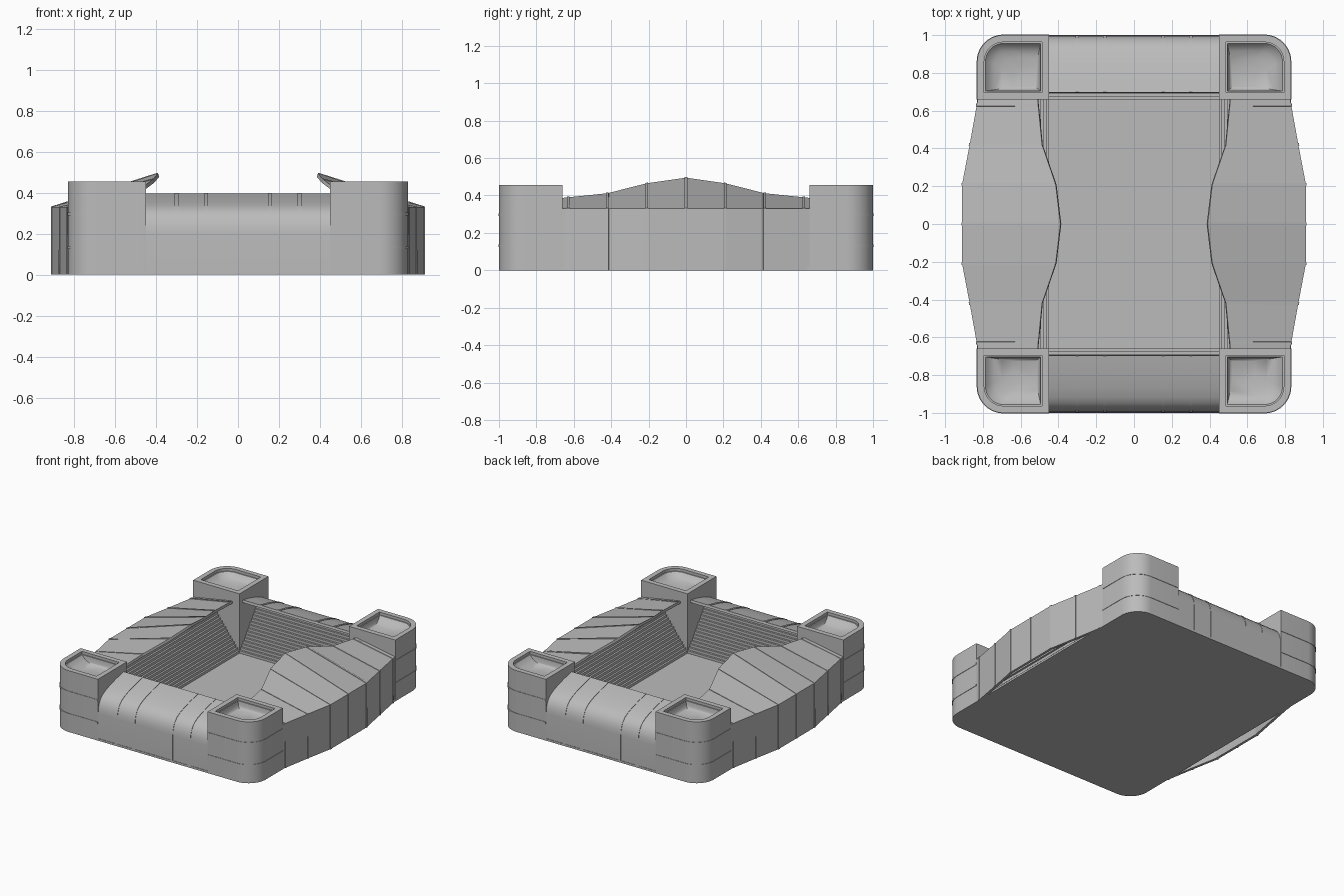
import bpy
import bmesh
import math

cube = bpy.data.objects.get("Cube")
if cube:
    bpy.data.objects.remove(cube, do_unlink=True)

grey = bpy.data.materials.new("stone_grey")
grey.use_nodes = True
colour = (0.5, 0.5, 0.5, 1)
grey.diffuse_color = colour
grey.node_tree.nodes["Principled BSDF"].inputs["Base Color"].default_value = colour


def finish(name, bm, mirror=(False, False), thickness=0, offset=-1, smooth=False):
    """Turn a bmesh into an object, thicken it, mirror it and shade it."""
    mesh = bpy.data.meshes.new(name)
    bm.to_mesh(mesh)
    bm.free()
    obj = bpy.data.objects.new(name, mesh)
    bpy.context.collection.objects.link(obj)
    mesh.materials.append(grey)
    if thickness:
        mod = obj.modifiers.new("thickness", 'SOLIDIFY')
        mod.thickness = thickness
        mod.offset = offset
    if any(mirror):
        mod = obj.modifiers.new("mirror", 'MIRROR')
        mod.use_axis = (mirror[0], mirror[1], False)
        mod.use_mirror_merge = False
    bpy.ops.object.select_all(action='DESELECT')
    obj.select_set(True)
    bpy.context.view_layer.objects.active = obj
    bpy.ops.object.convert(target='MESH')
    if smooth:
        bpy.ops.object.shade_smooth_by_angle(angle=math.radians(30))
    return obj


def loft(sections, closed=False, caps=False):
    """Skin a row of matching sections with quads."""
    bm = bmesh.new()
    rows = [[bm.verts.new(p) for p in s] for s in sections]
    for a, b in zip(rows, rows[1:]):
        n = len(a)
        for i in range(n if closed else n - 1):
            j = (i + 1) % n
            bm.faces.new((a[i], b[i], b[j], a[j]))
    if caps:
        bm.faces.new(rows[0])
        bm.faces.new(rows[-1])
        bmesh.ops.recalc_face_normals(bm, faces=bm.faces)
    return bm


def arc(cx, cy, r, start=0, steps=10):
    return [(cx + r * math.cos(start + math.pi / 2 * i / steps),
             cy + r * math.sin(start + math.pi / 2 * i / steps)) for i in range(steps + 1)]


X0, X1, Y0, Y1, R = 0.45, 0.83, 0.66, 1.0, 0.14
TOP, FLOOR = 0.455, 0.015

# Base slab with the pitch on top
outline = []
for q, (sx, sy) in enumerate([(1, 1), (-1, 1), (-1, -1), (1, -1)]):
    outline += arc(sx * (X1 - R), sy * (Y1 - R), R, q * math.pi / 2)
finish("base_pitch", loft([[(x, y, z) for x, y in outline] for z in (0, FLOOR)],
                          closed=True, caps=True), smooth=True)


# Corner towers with dished tops
def tower_ring(inset, z, scale=1.0):
    d, px, py = inset, 0.54, 0.74
    pts = [(X0 + d, Y0 + d), (X1 - d, Y0 + d)]
    pts += arc(X1 - R, Y1 - R, R - d) + [(X0 + d, Y1 - d)]
    return [(px + (x - px) * scale, py + (y - py) * scale, z) for x, y in pts]


rings = [tower_ring(0, 0), tower_ring(0, TOP), tower_ring(0.037, TOP),
         tower_ring(0.037, TOP - 0.02), tower_ring(0.044, TOP - 0.02)]
for scale, drop in ((0.93, 0.04), (0.82, 0.055), (0.65, 0.065), (0.4, 0.07)):
    rings.append(tower_ring(0.044, TOP - drop, scale))
finish("corner_towers", loft(rings, closed=True, caps=True), (True, True), smooth=True)

# Thin raised bands around the outside of the towers
path = [(X1, Y0)] + arc(X1 - R, Y1 - R, R) + [(X0, Y1)]
for label, z in (("lower", 0.125), ("upper", 0.29)):
    bm = loft([[(x, y, z), (x, y, z + 0.014)] for x, y in path])
    finish(f"tower_band_{label}", bm, (True, True), 0.003, 1, smooth=True)

# Side stands: outer wall and cantilevered roof, bulging at the middle
# distance along, wall x, roof edge x, roof edge z
STATIONS = [(0, 0.91, 0.39, 0.495), (0.21, 0.91, 0.415, 0.465),
            (0.42, 0.87, 0.487, 0.412), (0.66, 0.827, 0.51, 0.387)]


def side_section(y):
    for a, b in zip(STATIONS, STATIONS[1:]):
        if abs(y) <= b[0]:
            t = (abs(y) - a[0]) / (b[0] - a[0])
            wall, edge, height = (p + (q - p) * t for p, q in zip(a[1:], b[1:]))
            return [(wall, y, 0), (wall, y, 0.33), (edge, y, height)]


lengths = [s[0] for s in STATIONS]
ys = [-y for y in lengths[:0:-1]] + lengths
finish("side_stands", loft([side_section(y) for y in ys]), (True, False), 0.018)

# Ribs running up the side walls and over the roofs
for i in range(-3, 4):
    y = 0.21 * i
    bm = loft([side_section(y + d) for d in (-0.007, 0.007)])
    finish(f"side_rib_{i + 4}", bm, (True, False), 0.004, 1)

# End stands: wall curving over into a gently sloping roof
END = [(1.0, 0), (1.0, 0.2), (0.997, 0.235), (0.988, 0.268), (0.972, 0.296),
       (0.95, 0.318), (0.92, 0.335), (0.87, 0.354), (0.79, 0.377), (0.7, 0.396)]


def end_section(x):
    return [(x, y - 0.003, z) for y, z in END]


finish("end_stands", loft([end_section(x) for x in (0.46, -0.46)]),
       (False, True), 0.018, smooth=True)

# Ribs over the end stands
for i, x in enumerate((-0.3, -0.155, 0.155, 0.3)):
    bm = loft([end_section(x + d) for d in (0.009, -0.009)])
    finish(f"end_rib_{i + 1}", bm, (False, True), 0.003, 1, smooth=True)

# Stepped seating rising outwards from the pitch
RUN, RISE, ROWS = 0.014, 0.0185, 16
steps = [(0, FLOOR)]
for i in range(ROWS):
    steps += [(i * RUN, FLOOR + (i + 1) * RISE), ((i + 1) * RUN, FLOOR + (i + 1) * RISE)]
finish("side_seating", loft([[(X0 + d, y, z) for d, z in steps] for y in (Y0, -Y0)]),
       (True, False))
finish("end_seating", loft([[(x, Y0 + d, z) for d, z in steps] for x in (-X0, X0)]),
       (False, True))
